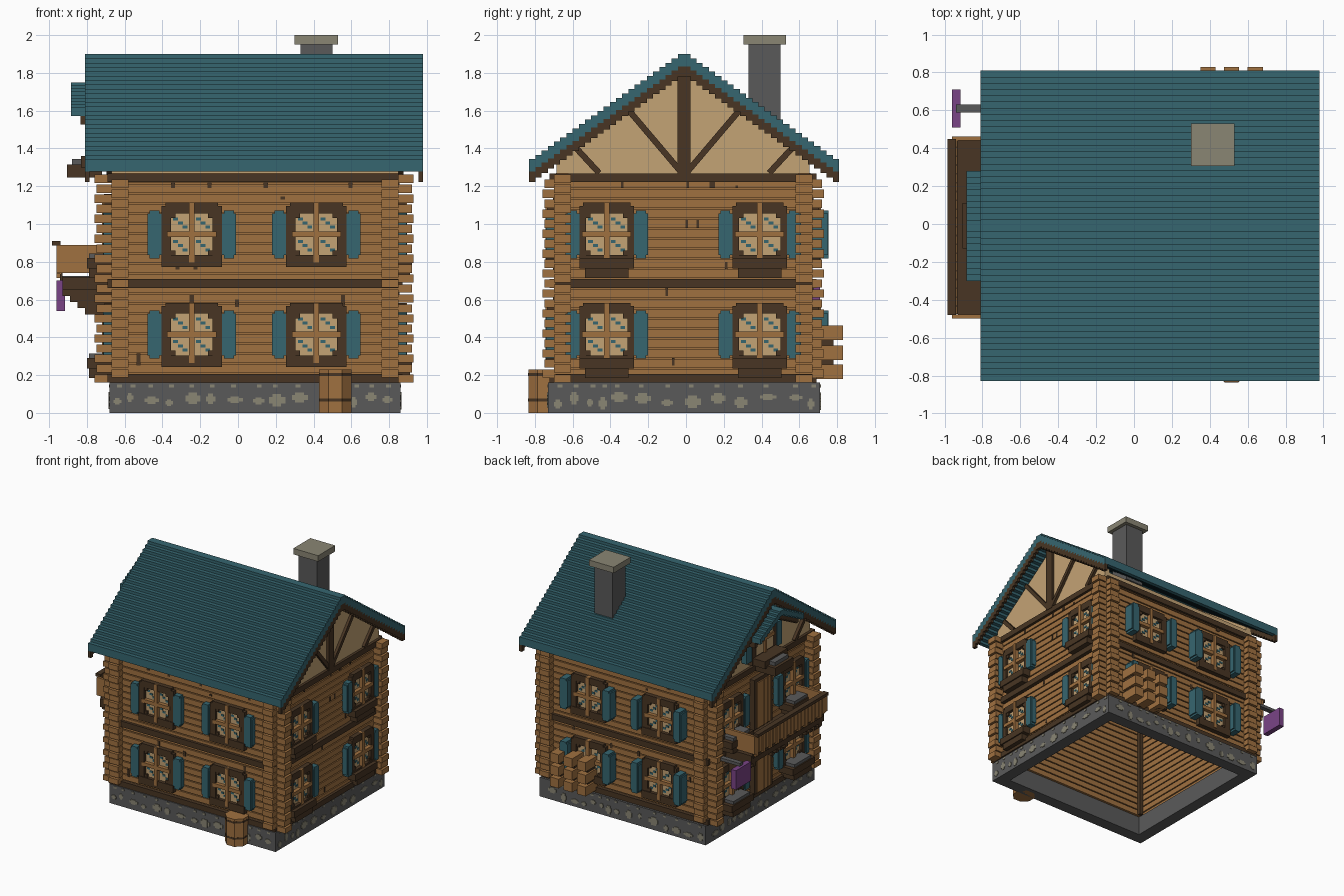
import bpy, bmesh, math, random
from mathutils import Vector

if "Cube" in bpy.data.objects:
    bpy.data.objects.remove(bpy.data.objects["Cube"], do_unlink=True)
random.seed(4)


def material(name, rgb):
    lin = [((c / 255 + 0.055) / 1.055) ** 2.4 for c in rgb] + [1]
    m = bpy.data.materials.new(name)
    m.use_nodes = True
    m.diffuse_color = lin
    bsdf = next(n for n in m.node_tree.nodes if n.type == 'BSDF_PRINCIPLED')
    bsdf.inputs["Base Color"].default_value = lin
    return m


MATS = {k: material(n, c) for k, n, c in (
    ("log", "log brown", (160, 113, 64)), ("dark", "dark timber", (72, 53, 35)),
    ("teal", "teal paint", (54, 102, 112)), ("grey", "stone grey", (90, 90, 90)),
    ("stone", "pale stone", (138, 134, 116)), ("cream", "cream plaster", (196, 163, 117)),
    ("purple", "purple sign", (122, 68, 134)))}

# Wall faces and log end limits
XL, XR, YF, YB = -0.67, 0.85, -0.70, 0.67
EX0, EX1, EY0, EY1 = -0.76, 0.93, -0.76, 0.73
TH, PITCH, BASE = 0.09, 0.0529, 0.16
parts = {}


def prism(part, mat, poly, x0, x1):
    """Extrude a y-z outline along x."""
    bm = parts.setdefault((part, mat), bmesh.new())
    a = [bm.verts.new((x0, y, z)) for y, z in poly]
    b = [bm.verts.new((x1, y, z)) for y, z in poly]
    n = len(poly)
    bm.faces.new(a)
    bm.faces.new(b[::-1])
    for i in range(n):
        bm.faces.new((a[i], b[i], b[(i + 1) % n], a[(i + 1) % n]))


def box(part, mat, x0, x1, y0, y1, z0, z1):
    prism(part, mat, [(y0, z0), (y1, z0), (y1, z1), (y0, z1)], x0, x1)


def wbox(part, mat, side, u0, u1, d0, d1, z0, z1):
    """Box on a wall: u along the wall, d outward from its face."""
    if side == "front":
        box(part, mat, u0, u1, YF - d1, YF - d0, z0, z1)
    elif side == "back":
        box(part, mat, u0, u1, YB + d0, YB + d1, z0, z1)
    elif side == "right":
        box(part, mat, XR + d0, XR + d1, u0, u1, z0, z1)
    else:
        box(part, mat, XL - d1, XL - d0, u0, u1, z0, z1)


def strut(part, mat, p, q, w, x0, x1):
    d = (Vector(q) - Vector(p)).normalized() * w / 2
    n = Vector((-d.y, d.x))
    prism(part, mat, [Vector(p) - n, Vector(q) - n, Vector(q) + n, Vector(p) + n], x0, x1)


# Foundation ring
FX0, FX1, FY0, FY1 = -0.68, 0.86, -0.73, 0.71
for y in (FY0, FY1 - 0.1):
    box("foundation", "grey", FX0, FX1, y, y + 0.1, 0, BASE)
for x in (FX0, FX1 - 0.1):
    box("foundation", "grey", x, x + 0.1, FY0 + 0.1, FY1 - 0.1, 0, BASE)

# Pale stones set into the foundation
for side, d, lo, hi in (("front", 0.03, -0.66, 0.82), ("back", 0.04, -0.66, 0.82),
                        ("right", 0.01, -0.7, 0.66), ("left", 0.01, -0.7, 0.66)):
    u = lo
    while u < hi:
        w, h, z = random.uniform(.03, .09), random.uniform(.03, .07), random.uniform(.045, .085)
        w = min(w, hi + .02 - u)
        wbox("foundation_stones", "stone", side, u, u + w, d, d + .004, z - h / 4, z + h / 4)
        wbox("foundation_stones", "stone", side, u + w * .2, u + w * .75, d, d + .005, z - h / 2, z + h / 2)
        wbox("foundation_stones", "stone", side, u + .02, u + .045, d, d + .004, .135, .15)
        u += w + random.uniform(.02, .07)

# Log walls: recessed core plus interlocking logs
for y0 in (YF, YB - TH):
    box("log_wall_core", "log", XL, XR, y0 + .012, y0 + TH - .012, BASE, 1.27)
for x0 in (XL, XR - TH):
    box("log_wall_core", "log", x0 + .012, x0 + TH - .012, YF + .012, YB - .012, BASE, 1.27)
for i in range(21):
    z = BASE + i * PITCH
    ins = .025 * (i % 2)
    for y0 in (YF, YB - TH):
        box("long_logs", "log", EX0 + ins * .4, EX1 - ins * .4, y0, y0 + TH, z, z + PITCH * .84)
    z += PITCH / 2
    if i < 20:
        for x0 in (XL, XR - TH):
            box("side_logs", "log", x0, x0 + TH, EY0 + ins * .4, EY1 - ins * .4, z, z + PITCH * .84)

# Inside corner posts
for x in (XL + TH, XR - TH - .03):
    for y in (YF + TH, YB - TH - .03):
        box("inner_corner_posts", "dark", x, x + .03, y, y + .03, BASE, 1.25)

# Horizontal dark beams and knots in the logs
for side in ("front", "back", "right", "left"):
    lo, hi = (-.69, .85) if side in ("front", "back") else (-.69, .67)
    for z0, z1 in ((BASE, .205), (.662, .71), (1.222, 1.268)):
        wbox("wall_beams", "dark", side, lo, hi, -.01, .022, z0, z1)
    for k in range(14):
        u, z = random.uniform(lo + .15, hi - .15), random.choice((.25, .47, .56, .62, .76, .98, 1.13, 1.19))
        s = .022 if side in ("front", "back") else .014
        wbox("log_knots", "dark", side, u, u + s, 0, .004, z, z + random.choice((.015, .04, .065)))


def window(side, u, z, hw, sill):
    """Framed window with four panes, a cross bar and two shutters."""
    n, s = "window_frames", .115
    wbox("window_panes", "cream", side, u - s, u + s, -.02, .012, z - s, z + s)
    for a, b in ((-hw, -s + .005), (s - .005, hw)):
        wbox(n, "dark", side, u + a, u + b, -.02, .035, z - .15, z + .15)
    wbox(n, "dark", side, u - hw + .02, u + hw - .02, -.02, .036, z + s - .005, z + .168)
    wbox(n, "dark", side, u - hw, u + hw, -.02, .04, z - .172, z - s + .005)
    for a in (-1, 1):
        for b in (-1, 1):
            # Corner blocks and painted glints on each pane
            ca, cb = u + a * .1, z + b * .1
            wbox(n, "dark", side, ca - .014, ca + .014, 0, .03, cb - .014, cb + .014)
            for t in (-1, 0, 1):
                ga, gb = u + a * .06 + t * .025, z + b * .06 - t * .022
                wbox("pane_glints", "teal", side, ga - .013, ga + .013, .008, .016, gb - .008, gb + .008)
    wbox("window_bars", "log", side, u - .015, u + .015, 0, .044, z - .15, z + .168)
    wbox("window_bars", "log", side, u - .13, u + .13, 0, .043, z - .015, z + .015)
    depth = .085 if side == "back" else .045
    for a in (-1, 1):
        c = u + a * (hw + .037)
        wbox("shutters", "teal", side, c - .037, c + .037, -.01, depth - .004, z - .11, z + .11)
        wbox("shutters", "teal", side, c - .026, c + .026, -.01, depth, z - .127, z + .127)
    if sill:
        wbox("planters", "dark", side, u - hw, u + hw, 0, sill, z - .18, z - .125)
        wbox("planters", "dark", side, u - .115, u + .115, 0, sill - .01, z - .23, z - .18)
    if side == "left":
        wbox("planter_tops", "grey", side, u - .11, u + .11, .02, sill - .01, z - .125, z - .1)


for z in (.415, .945):
    for u in (-.245, .415):
        window("front", u, z, .16, 0)
        window("back", u, z, .16, 0)
    for u in (-.42, .39):
        window("right", u, z, .145, .07)
        window("left", u, z, .145, .13)

# Doors at ground level and on the balcony
for z in (.2, .74):
    wbox("door_frames", "dark", "left", -.13, .11, -.01, .04, z, z + .42)
    for k in range(4):
        wbox("door_planks", "log", "left", -.1 + k * .046, -.06 + k * .046, 0, .05, z + .01, z + .39)

# Stepped roof courses with barge boards under both ends
N, DY, DZ, MID, TOP, T = 25, .0328, .0232, -.01, 1.9, .065
for k in range(N):
    for s in (-1, 1):
        y0, y1 = sorted((MID + s * k * DY, MID + s * (k + 1) * DY))
        z = TOP - k * DZ
        box("roof_courses", "teal", -.81, .98, y0, y1, z - T, z)
        for x in (-.81, .955):
            box("barge_boards", "dark", x, x + .025, y0, y1, z - T - .055, z - T)


def under(y):
    return TOP - T - .01 - abs(y - MID) * DZ / DY


# Gable walls, posts and braces
for x0, out in ((XR - .05, 1), (XL, -1)):
    prism("gable_walls", "cream", [(YF + .02, 1.26), (YB - .02, 1.26), (YB - .02, under(YB - .02)),
          (MID, under(MID)), (YF + .02, under(YF + .02))], x0, x0 + .05)
    xa, xb = (XR - .01, XR + .025) if out > 0 else (XL - .025, XL + .01)
    box("gable_post", "dark", xa, xb, MID - .035, MID + .035, 1.26, 1.83)
    for s in (-1, 1):
        strut("gable_braces", "dark", (MID + s * .02, 1.28), (MID + s * .3, 1.61), .032, xa, xb - .003)
        strut("gable_braces", "dark", (MID + s * .45, 1.27), (MID + s * .57, 1.4), .032, xa, xb - .003)
for y in (YF + .015, YB - .06):
    box("eave_plaster", "cream", XL, XR, y, y + .045, 1.26, 1.325)

# Attic window with a little gabled awning
wbox("attic_window", "dark", "left", -.16, .14, 0, .16, 1.3, 1.36)
wbox("attic_window", "dark", "left", -.17, .15, 0, .05, 1.3, 1.62)
wbox("attic_panes", "cream", "left", -.12, .1, .05, .054, 1.37, 1.58)
wbox("attic_bars", "log", "left", -.025, .005, .05, .064, 1.36, 1.6)
wbox("attic_bars", "log", "left", -.13, .11, .05, .063, 1.46, 1.49)
wbox("attic_planter", "dark", "left", -.13, .11, .05, .235, 1.245, 1.315)
wbox("attic_planter_top", "grey", "left", -.1, .08, .16, .21, 1.315, 1.345)
for a in (-.21, .19):
    wbox("attic_shutters", "teal", "left", a - .035, a + .035, 0, .05, 1.34, 1.54)
for k in range(9):
    for s in (-1, 1):
        y0, y1 = sorted((MID + s * k * .0322, MID + s * (k + 1) * .0322))
        z = 1.75 - k * .0165
        box("awning_roof", "teal", -.885, XL, y0, y1, z - .045, z)
        box("awning_trim", "dark", -.835, XL, y0, y1, z - .09, z - .045)

# Balcony with plank railing and stepped brackets
box("balcony_floor", "dark", -.93, XL, -.5, .46, .65, .72)
box("balcony_rail", "dark", -.985, -.94, -.48, .45, .885, .91)
for k in range(20):
    y = -.475 + k * .0465
    box("balcony_planks", "log", -.96, -.938, y, y + .038, .735 - .02 * (k % 2), .89)
box("balcony_back_strip", "dark", -.943, -.93, -.475, .45, .7, .885)
for y in (-.5, .44):
    box("balcony_ends", "log", -.96, XL - .01, y, y + .022, .74, .89)
for y in (-.47, -.02, .4):
    for k in range(4):
        box("balcony_brackets", "dark", -.93 + k * .04, XL, y, y + .04, .62 - k * .033, .655 - k * .033)

# Hanging sign
box("sign_arm", "grey", -.94, XL, .59, .63, .7, .725)
box("sign_board", "purple", -.96, -.915, .51, .71, .54, .7)

# Chimney
box("chimney", "grey", .33, .5, .33, .5, 1.45, 1.955)
box("chimney_cap", "stone", .3, .53, .305, .53, 1.95, 2.0)

# Firewood stacked on the back wall
for x in (.35, .475, .6):
    for z in (.18, .28, .385):
        box("firewood", "log", x, x + .08, YB, .83, z, z + .077)
    box("firewood_stays", "dark", x + .015, x + .065, YB, .78, .18, .46)

# Water barrel at the front
bm = parts.setdefault(("barrel", "log"), bmesh.new())
bands = parts.setdefault(("barrel_hoops", "dark"), bmesh.new())
for b, r, z0, z1 in ((bm, .092, 0, .23), (bands, .094, .06, .075), (bands, .094, .195, .21)):
    g = bmesh.ops.create_cone(b, cap_ends=True, segments=8, radius1=r, radius2=r, depth=z1 - z0)
    for v in g["verts"]:
        x, y = v.co.x, v.co.y
        c, s = math.cos(math.pi / 8), math.sin(math.pi / 8)
        v.co = (.515 + x * c - y * s, -.75 + x * s + y * c, v.co.z + (z0 + z1) / 2)

# Turn every collected part into an object
for (name, mat), b in parts.items():
    bmesh.ops.recalc_face_normals(b, faces=b.faces)
    mesh = bpy.data.meshes.new(name)
    b.to_mesh(mesh)
    b.free()
    mesh.materials.append(MATS[mat])
    bpy.context.collection.objects.link(bpy.data.objects.new(name, mesh))
